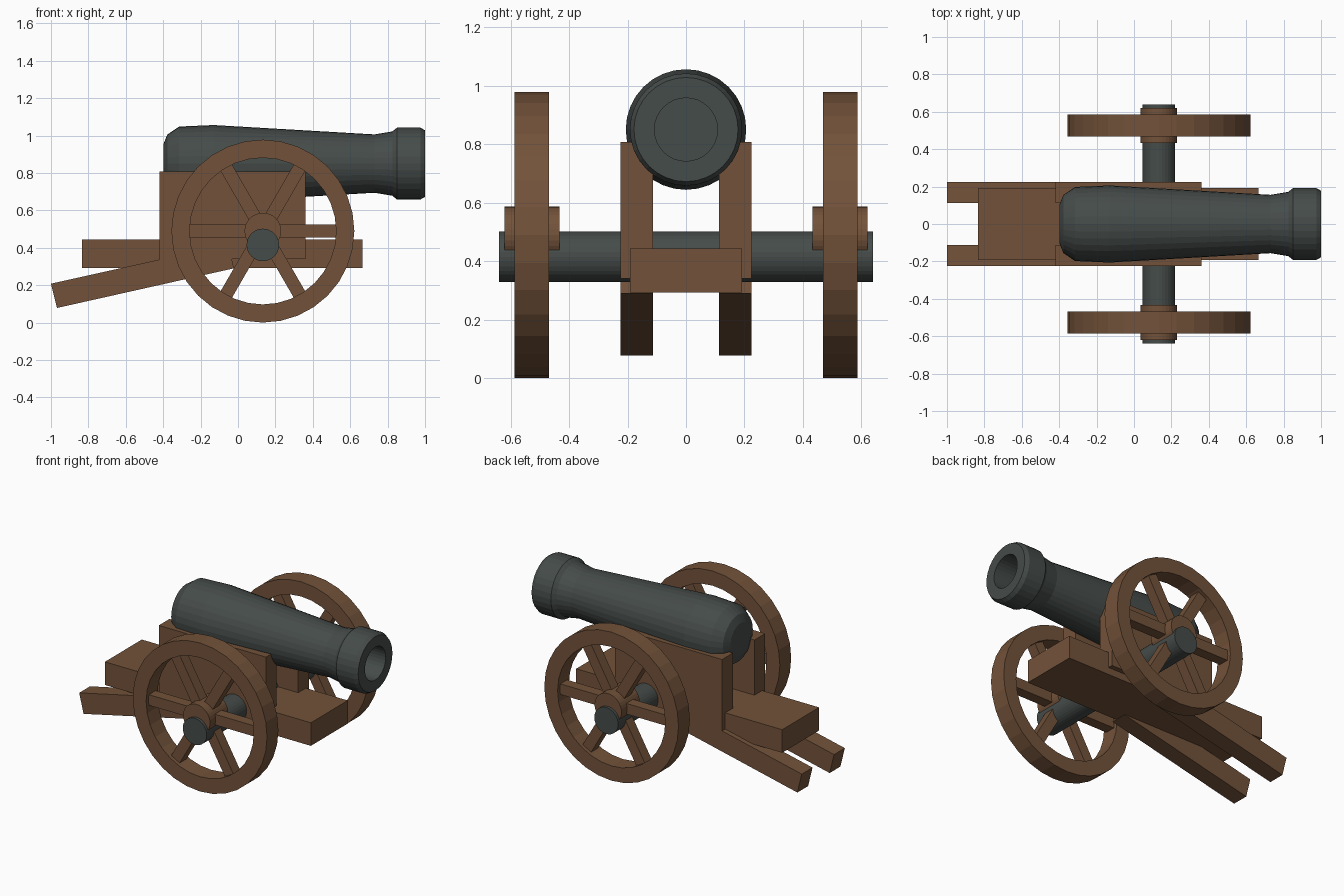
import bpy, bmesh, math
from mathutils import Matrix, Vector

if "Cube" in bpy.data.objects:
    bpy.data.objects.remove(bpy.data.objects["Cube"])


def material(name, rgb):
    m = bpy.data.materials.new(name)
    m.diffuse_color = (*rgb, 1)
    m.use_nodes = True
    m.node_tree.nodes["Principled BSDF"].inputs["Base Color"].default_value = m.diffuse_color
    return m


WOOD = material("wood", (0.17, 0.085, 0.042))
IRON = material("iron", (0.06, 0.072, 0.067))


def finish(bm, name, mat):
    bmesh.ops.recalc_face_normals(bm, faces=bm.faces)
    mesh = bpy.data.meshes.new(name)
    bm.to_mesh(mesh)
    bm.free()
    mesh.materials.append(mat)
    obj = bpy.data.objects.new(name, mesh)
    bpy.context.collection.objects.link(obj)
    return obj


def lathe(name, profile, axis, centre, mat, closed=False, segs=32):
    """Turn (along, radius) points around the x or y axis."""
    bm = bmesh.new()
    rings = []
    for along, r in profile:
        ring = []
        for i in range(segs):
            a = 2 * math.pi * i / segs
            u, v = r * math.sin(a), r * math.cos(a)
            p = (along, u, v) if axis == "x" else (u, along, v)
            ring.append(bm.verts.new(Vector(centre) + Vector(p)))
        rings.append(ring)
    pairs = list(zip(rings, rings[1:]))
    if closed:
        pairs.append((rings[-1], rings[0]))
    for a, b in pairs:
        for i in range(segs):
            j = (i + 1) % segs
            bm.faces.new((a[i], a[j], b[j], b[i]))
    if not closed:
        bm.faces.new(rings[0])
        bm.faces.new(rings[-1])
    return finish(bm, name, mat)


def slab(name, outline, y0, y1, mat):
    """Extrude an (x, z) outline from y0 to y1."""
    bm = bmesh.new()
    face = bm.faces.new([bm.verts.new((x, y0, z)) for x, z in outline])
    ext = bmesh.ops.extrude_face_region(bm, geom=[face])
    verts = [g for g in ext["geom"] if isinstance(g, bmesh.types.BMVert)]
    bmesh.ops.translate(bm, verts=verts, vec=(0, y1 - y0, 0))
    return finish(bm, name, mat)


# Barrel with breech, taper, muzzle swell and bore
lathe("barrel", [(-0.398, 0.105), (-0.378, 0.155), (-0.315, 0.198), (-0.13, 0.206),
                 (0.73, 0.156), (0.825, 0.172), (0.85, 0.192), (0.975, 0.192),
                 (1.0, 0.178), (1.0, 0.108), (0.6, 0.108)],
      "x", (0, 0, 0.85), IRON)

# Bed plank and axle
slab("bed", [(-0.835, 0.292), (0.665, 0.292), (0.665, 0.444), (-0.835, 0.444)],
     -0.192, 0.192, WOOD)
AX = 0.133
lathe("axle", [(-0.64, 0.087), (0.64, 0.087)], "y", (AX, 0, 0.415), IRON)

# Cheek with sloping trail, one outline
CHEEK = [(-0.42, 0.807), (0.36, 0.807), (0.36, 0.34), (-0.033, 0.34), (-0.022, 0.29),
         (-0.968, 0.078), (-1.0, 0.208), (-0.42, 0.337)]
WHEEL_Z = 0.489

for side, s in (("left", 1), ("right", -1)):
    slab(side + "_cheek", CHEEK, s * 0.112, s * 0.224, WOOD)
    hub = (AX, s * 0.527, WHEEL_Z)

    # Wheel rim and hub
    lathe(side + "_wheel_rim", [(-0.059, 0.489), (0.059, 0.489), (0.059, 0.392), (-0.059, 0.392)],
          "y", hub, WOOD, closed=True)
    lathe(side + "_wheel_hub", [(-0.094, 0.098), (0.094, 0.098)], "y", hub, WOOD)

    # Three bars through the hub make six spokes
    bm = bmesh.new()
    for k in range(3):
        bmesh.ops.create_cube(bm, size=1, matrix=Matrix.Translation(hub)
                              @ Matrix.Rotation(k * math.pi / 3, 4, "Y")
                              @ Matrix.Diagonal((0.8, 0.07, 0.07, 1)))
    finish(bm, side + "_wheel_spokes", WOOD)
